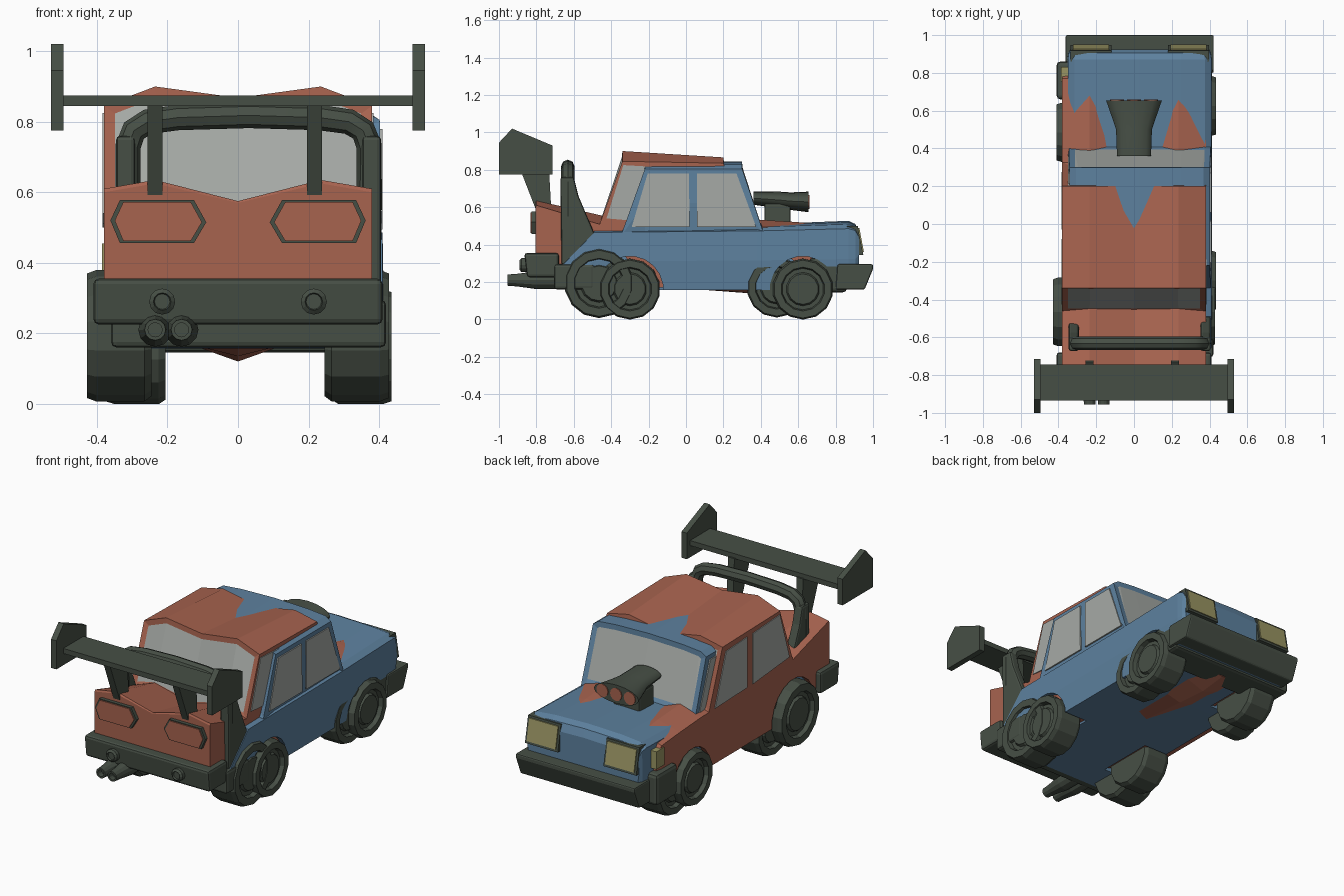
import bpy, bmesh, math
from mathutils import Vector

if "Cube" in bpy.data.objects:
    bpy.data.objects.remove(bpy.data.objects["Cube"])


def material(name, rgb):
    m = bpy.data.materials.new(name)
    m.diffuse_color = (*rgb, 1)
    m.use_nodes = True
    m.node_tree.nodes["Principled BSDF"].inputs["Base Color"].default_value = m.diffuse_color
    return m


BLUE = material("blue paint", (0.11, 0.22, 0.345))
ORANGE = material("orange paint", (0.39, 0.125, 0.078))
GREY = material("dark grey", (0.062, 0.078, 0.06))
GLASS = material("pale glass", (0.38, 0.40, 0.38))
LAMP = material("yellow lamp", (0.32, 0.30, 0.125))
SX = 0.03  # sideways shift of the blue car against the orange one


def loft(name, rings, mat, smooth=False, glass=False):
    """Skin equal-length rings of points and cap both ends."""
    bm = bmesh.new()
    vs = [[bm.verts.new(p) for p in r] for r in rings]
    n = len(rings[0])
    for a, b in zip(vs, vs[1:]):
        for i in range(n):
            bm.faces.new((a[i], a[(i + 1) % n], b[(i + 1) % n], b[i]))
    bm.faces.new(vs[0])
    bm.faces.new(vs[-1])
    bmesh.ops.recalc_face_normals(bm, faces=bm.faces)
    bm.normal_update()
    if glass:  # sloping front and rear faces become inset panes
        for s in (-1, 1):
            pane = [f for f in bm.faces if 0.8 < s * f.normal.y < 0.995
                    and f.calc_center_median().z > 0.55]
            bmesh.ops.inset_region(bm, faces=pane, thickness=0.03, depth=-0.008,
                                   use_even_offset=True)
            for f in pane:
                f.material_index = 1
    me = bpy.data.meshes.new(name)
    bm.to_mesh(me)
    bm.free()
    me.materials.append(mat)
    if glass:
        me.materials.append(GLASS)
    o = bpy.data.objects.new(name, me)
    bpy.context.collection.objects.link(o)
    if smooth:
        activate(o)
        bpy.ops.object.shade_smooth_by_angle(angle=math.radians(35))
    return o


def activate(o):
    bpy.ops.object.select_all(action='DESELECT')
    o.select_set(True)
    bpy.context.view_layer.objects.active = o


def prism(name, yz, x0, x1, mat, bevel=0):
    o = loft(name, [[(x, y, z) for y, z in yz] for x in (x0, x1)], mat)
    if bevel:
        m = o.modifiers.new("bevel", 'BEVEL')
        m.width, m.segments = bevel, 2
        activate(o)
        bpy.ops.object.modifier_apply(modifier=m.name)
    return o


def rect(y0, y1, z0, z1):
    return [(y0, z0), (y1, z0), (y1, z1), (y0, z1)]


def circle(y, r, cx, cz, n=12, rz=None):
    return [(cx + r * math.cos(2 * math.pi * i / n), y,
             cz + (rz or r) * math.sin(2 * math.pi * i / n)) for i in range(n)]


def xring(x, r, cy, cz, n=12):
    return [(x, cy + r * math.cos(2 * math.pi * (i + .5) / n),
             cz + r * math.sin(2 * math.pi * (i + .5) / n)) for i in range(n)]


def mirrored(half, y, cx=0):
    return [(cx + x, y, z) for x, z in half] + [(cx - x, y, z) for x, z in half[-2:0:-1]]


def o_sec(y, zb, keel, edge, peak, mid, h=0.38):
    return mirrored([(0, mid), (.235, peak), (h, edge), (h, zb), (.14, zb), (0, keel)], y)


def b_sec(y, zb, edge, top, h=0.38):
    return mirrored([(0, top), (.22, top - .006), (h - .035, (top + edge) / 2 + .003), (h, edge),
                     (h + .003, (edge + zb) / 2), (h - .01, zb), (0, zb)], y, SX)


def cut_arches(body, arches, cx, mat):
    for y, z, r in arches:
        for s in (-1, 1):
            c = loft("arch_cutter", [xring(cx + s * x, r, y, z, 20) for x in (.215, .6)], mat)
            c.hide_render = True
            m = body.modifiers.new("arch", 'BOOLEAN')
            m.operation, m.object, m.solver = 'DIFFERENCE', c, 'EXACT'
            activate(body)
            bpy.ops.object.modifier_apply(modifier=m.name)
            bpy.data.objects.remove(c)


def wheel(name, cx, s, xin, xout, y, z, r):
    prof = [(xin, .6 * r), (xin, .92 * r), (xin + .02, r), (xout - .025, r), (xout, .95 * r),
            (xout, .72 * r), (xout - .025, .68 * r), (xout - .025, .55 * r), (xout - .01, .5 * r)]
    loft(name, [xring(cx + s * x, k, y, z, 14) for x, k in prof], GREY)


# Lower bodies with wheel arches
ob = loft("orange_body", [o_sec(-.805, .36, .36, .60, .625, .57), o_sec(-.80, .26, .26, .61, .635, .575),
                          o_sec(-.45, .17, .18, .505, .555, .50), o_sec(0, .17, .165, .50, .54, .48),
                          o_sec(.4, .17, .135, .495, .532, .46), o_sec(.6, .17, .12, .482, .52, .455),
                          o_sec(.77, .17, .14, .468, .50, .45), o_sec(.81, .22, .2, .42, .44, .42, .37)],
          ORANGE)
cut_arches(ob, [(-.465, .193, .2), (.485, .17, .172)], 0, ORANGE)
bb = loft("blue_body", [b_sec(-.66, .16, .29, .30), b_sec(-.49, .157, .465, .475),
                        b_sec(.38, .157, .473, .508), b_sec(.87, .16, .485, .527),
                        b_sec(.905, .17, .475, .51, .375), b_sec(.925, .25, .44, .465, .365)], BLUE)
cut_arches(bb, [(-.3, .16, .178), (.625, .16, .178)], SX, BLUE)

# Cabins
loft("orange_cabin", [o_sec(-.465, .44, .44, .50, .53, .48), o_sec(-.34, .44, .44, .845, .90, .868),
                      o_sec(.2, .44, .44, .835, .866, .822), o_sec(.33, .44, .44, .49, .52, .46)],
     ORANGE, glass=True)
loft("blue_cabin", [b_sec(-.34, .44, .47, .48, .375), b_sec(-.22, .44, .805, .84, .372),
                    b_sec(.30, .44, .805, .845, .372), b_sec(.41, .44, .475, .505, .375)],
     BLUE, glass=True)

# Side windows as thin plates
for s in (-1, 1):
    for name, cx, h, panes in (
            ("orange", 0, .38, ([(-.425, .54), (-.335, .825), (-.08, .81), (-.08, .51)],
                                [(-.03, .51), (-.03, .81), (.17, .80), (.275, .50)])),
            ("blue", SX, .375, ([(-.29, .495), (-.205, .78), (.015, .78), (.02, .495)],
                                [(.06, .495), (.06, .78), (.27, .78), (.375, .495)]))):
        for i, p in enumerate(panes):
            prism(f"{name}_side_window_{i}", p, cx + s * (h - .004), cx + s * (h + .005), GLASS)

# Wheels: two overlapping sets
for s in (-1, 1):
    wheel("orange_rear_wheel", 0, s, .245, .428, -.465, .193, .186)
    wheel("orange_front_wheel", 0, s, .26, .41, .485, .17, .16)
    wheel("blue_rear_wheel", SX, s, .235, .405, -.3, .162, .163)
    wheel("blue_front_wheel", SX, s, .235, .405, .625, .162, .163)

# Bumpers
prism("orange_rear_bumper", [(-.85, .225), (-.68, .225), (-.68, .355), (-.865, .355)],
      -.41, .41, GREY, .015)
prism("blue_rear_bumper", rect(-.705, -.49, .16, .295), SX - .39, SX + .39, GREY, .015)
prism("orange_front_bumper", rect(.66, .86, .145, .33), -.41, .41, GREY, .02)
prism("blue_front_bumper", [(.80, .16), (.955, .16), (1.0, .27), (1.0, .295), (.81, .295)],
      SX - .392, SX + .392, GREY, .008)
for x in (-.215, .215):
    loft("bumper_stud", [circle(y, r, x, .29) for y, r in
                         ((-.8, .037), (-.88, .037), (-.89, .025), (-.88, .022))], GREY)

# Exhaust pipes
for x in (-.235, -.16):
    loft("exhaust", [circle(y, r, x, .21) for y, r in
                     ((-.66, .048), (-.80, .048), (-.90, .034), (-.955, .03), (-.955, .02), (-.92, .02))],
         GREY)

# Tail lights: hexagonal frames with painted fill
HEX = [(.09, .515), (.125, .578), (.335, .578), (.362, .52), (.335, .456), (.125, .456)]
for s in (-1, 1):
    for name, k, y, mat in (("tail_light_frame", 1, -.826, GREY), ("tail_light", .91, -.832, ORANGE)):
        pts = [(s * (.226 + (x - .226) * k), .517 + (z - .517) * k) for x, z in HEX]
        loft(name, [[(x, yy, z) for x, z in pts] for yy in (-.80, y)], mat)

# Headlights
for s in (-1, 1):
    x = SX + s * .258
    prism("headlight_frame", [(.86, .345), (.948, .345), (.918, .50), (.86, .50)],
          x - .108, x + .108, GREY)
    prism("headlight", [(.94, .36), (.951, .36), (.927, .488), (.916, .488)], x - .095, x + .095, LAMP)
    prism("orange_car_headlight", rect(.755, .83, .35, .455), s * .25, s * .386, LAMP)

# Rear wing
prism("wing_plate", rect(-.935, -.745, .845, .875), -.495, .495, GREY)
for s in (-1, 1):
    prism("wing_end", [(-1, .775), (-.715, .775), (-.715, .93), (-.93, 1.02), (-1, .945)],
          s * .495, s * .53, GREY)
for x in (-.235, .217):
    prism("wing_support", [(-.80, .58), (-.72, .58), (-.735, .85), (-.905, .85)], x - .021, x + .021, GREY)

# Roll bar: bent tube with flared legs
cu = bpy.data.curves.new("roll_bar", 'CURVE')
cu.dimensions = '3D'
cu.bevel_depth, cu.bevel_resolution = .036, 2
half = [(.342, .55), (.342, .73), (.325, .775), (.285, .80), (.2, .812)]
path = [(-x, z) for x, z in half] + [(0, .818)] + half[::-1]
sp = cu.splines.new('POLY')
sp.points.add(len(path) - 1)
for p, (x, z) in zip(sp.points, path):
    p.co = (SX + x, -.632, z, 1)
bar = bpy.data.objects.new("roll_bar", cu)
bpy.context.collection.objects.link(bar)
cu.materials.append(GREY)
activate(bar)
bpy.ops.object.convert(target='MESH')
bpy.ops.object.shade_smooth_by_angle(angle=math.radians(40))
for s in (-1, 1):
    prism("roll_bar_leg", [(-.665, .29), (-.672, .76), (-.60, .76), (-.575, .66), (-.49, .46), (-.5, .30)],
          SX + s * .322, SX + s * .376, GREY, .012)

# Hood intake with three mouths
loft("intake_trumpet", [circle(y, r, 0, z, 16, rz) for y, r, z, rz in
                        ((.36, .09, .648, .035), (.5, .095, .638, .045), (.56, .115, .632, .047),
                         (.655, .148, .628, .055))], GREY, smooth=True)
prism("intake_base", rect(.42, .56, .45, .62), -.085, .085, GREY, .01)
for x in (-.09, 0, .09):
    loft("intake_mouth", [circle(y, .038, x, .628) for y in (.65, .66)], ORANGE)
